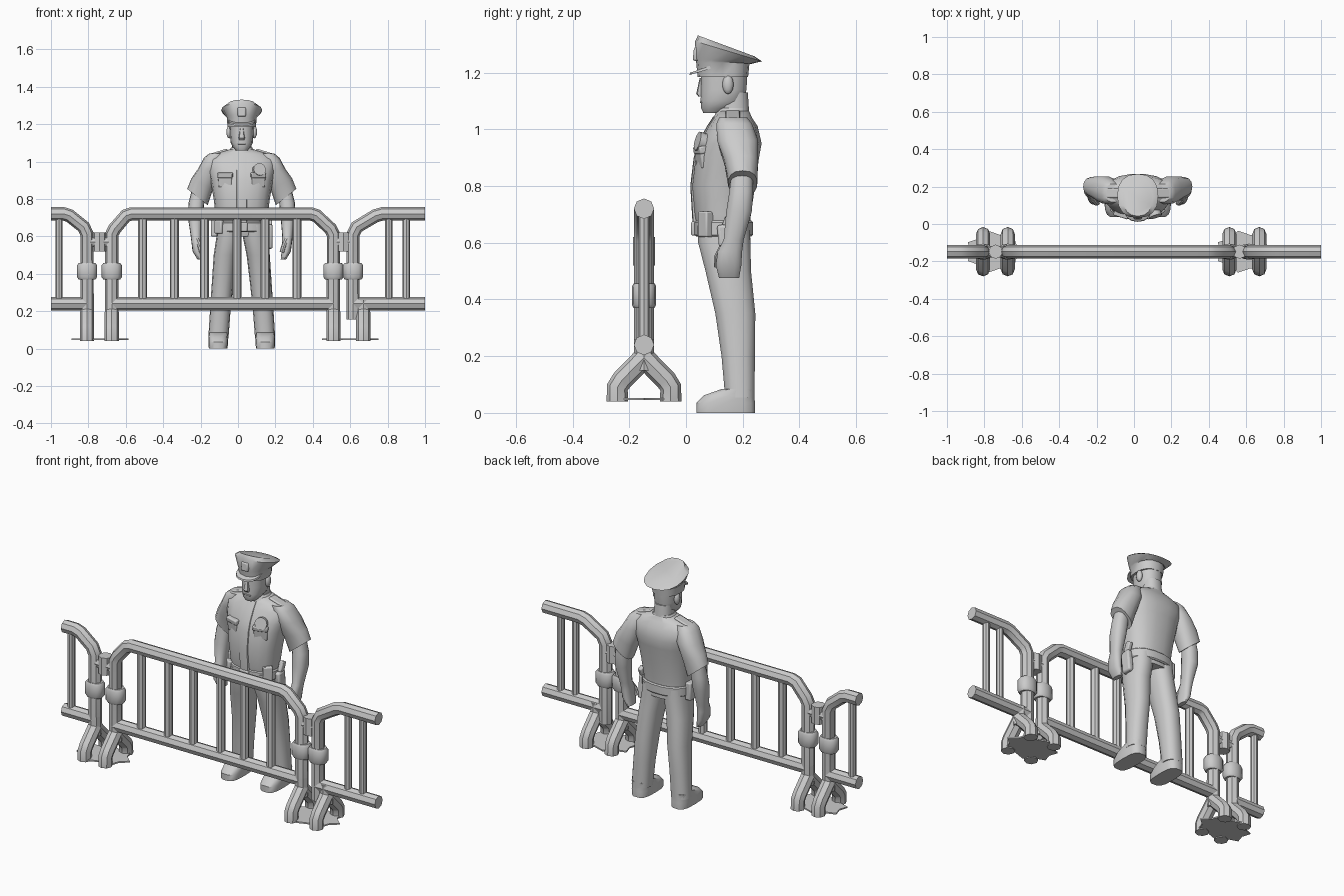
import bpy, bmesh, math

CX = 0.02      # centre line of the officer
BY = -0.148    # centre line of the barrier


def finish(ob, angle=40):
    bpy.ops.object.select_all(action='DESELECT')
    ob.select_set(True)
    bpy.context.view_layer.objects.active = ob
    if ob.type == 'CURVE':
        bpy.ops.object.convert(target='MESH')
        ob = bpy.context.view_layer.objects.active
    bpy.ops.object.shade_smooth_by_angle(angle=math.radians(angle))
    return ob


def loft(name, rings, n=14, e=0.85, angle=40, star=1.0):
    """Rings are (z, cx, cy, rx, ry[, x slope, y slope])."""
    bm = bmesh.new()
    loops = []
    for z, cx, cy, rx, ry, *t in rings:
        tx, ty = t if t else (0, 0)
        loop = []
        for i in range(n):
            a = 2 * math.pi * i / n
            k = star if i % 2 else 1
            dx = k * rx * math.copysign(abs(math.cos(a)) ** e, math.cos(a))
            dy = k * ry * math.copysign(abs(math.sin(a)) ** e, math.sin(a))
            loop.append(bm.verts.new((cx + dx, cy + dy, z + tx * dx + ty * dy)))
        loops.append(loop)
    for a, b in zip(loops, loops[1:]):
        for i in range(n):
            j = (i + 1) % n
            bm.faces.new((a[i], a[j], b[j], b[i]))
    bm.faces.new(loops[0][::-1])
    bm.faces.new(loops[-1])
    bmesh.ops.recalc_face_normals(bm, faces=bm.faces)
    me = bpy.data.meshes.new(name)
    bm.to_mesh(me)
    bm.free()
    ob = bpy.data.objects.new(name, me)
    bpy.context.collection.objects.link(ob)
    return finish(ob, angle)


def tube(name, pts, r):
    cu = bpy.data.curves.new(name, 'CURVE')
    cu.dimensions = '3D'
    cu.bevel_depth = r
    cu.bevel_resolution = 2
    cu.use_fill_caps = True
    sp = cu.splines.new('POLY')
    sp.points.add(len(pts) - 1)
    for p, co in zip(sp.points, pts):
        p.co = (*co, 1)
    ob = bpy.data.objects.new(name, cu)
    bpy.context.collection.objects.link(ob)
    return finish(ob)


def box(name, loc, size, rot=(0, 0, 0), bevel=0.006):
    bpy.ops.mesh.primitive_cube_add(size=1, location=loc, rotation=rot)
    ob = bpy.context.object
    ob.name = name
    ob.scale = size
    bpy.ops.object.transform_apply(location=False, rotation=False, scale=True)
    m = ob.modifiers.new('bevel', 'BEVEL')
    m.width = bevel
    m.segments = 2
    return finish(ob)


def rail(name, xz, r=0.036):
    return tube(name, [(x, BY, z) for x, z in xz], r)


# ---- barrier frames and lower rails
rail('main_frame', [(-.675, .16), (-.675, .61), (-.66, .64), (-.60, .71), (-.57, .72),
                    (.39, .72), (.42, .71), (.495, .64), (.51, .61), (.51, .16)])
rail('left_frame', [(-1, .72), (-.93, .72), (-.90, .71), (-.825, .65), (-.807, .61), (-.807, .16)])
rail('right_frame', [(1, .72), (.77, .72), (.735, .71), (.635, .65), (.615, .61), (.615, .155)])
rail('main_lower_rail', [(-.675, .24), (.51, .24)])
rail('left_lower_rail', [(-1, .24), (-.807, .24)])
rail('right_lower_rail', [(.615, .24), (1, .24)])

# ---- upright bars
for x in (-.51, -.34, -.18, -.005, .145, .315):
    rail('main_bar', [(x, .24), (x, .72)], .024)
for x in (-.957, .807, .90):
    rail('side_bar', [(x, .24), (x, .72)], .02)

# ---- collars and couplings on the posts
for x in (-.807, -.675, .51, .615):
    loft('post_collar', [(.37, x, BY, .045, .037), (.382, x, BY, .054, .043),
                         (.445, x, BY, .054, .043), (.457, x, BY, .045, .037)], n=12)
for x in (-.74, .565):
    rail('coupling', [(x, .52), (x, .62)], .038)
    rail('coupling_bar', [(x - .06, .57), (x + .06, .57)], .03)

# ---- forked feet and the thin splayed plates beneath
for x in (-.807, -.675, .51, .67):
    for s in (-1, 1):
        tube('foot_leg', [(x, BY, .195), (x, BY + s * .078, .115),
                          (x, BY + s * .094, .09), (x, BY + s * .094, .04)], .038)
    rail('foot_socket', [(x, .15), (x, .26)], .036)
for x in (-.745, .592):
    loft('ground_plate', [(.045, x, BY, .16, .115), (.053, x, BY, .16, .115)], n=14, e=1, star=.8)

# ---- torso, belt, shirt front and collar
loft('torso', [(.60, CX, .140, .120, .088), (.66, CX, .132, .135, .095), (.70, CX, .130, .138, .100),
               (.80, CX, .133, .150, .112), (.90, CX, .146, .167, .113), (.95, CX, .158, .180, .110),
               (1.01, CX, .166, .190, .088), (1.04, CX, .166, .150, .068),
               (1.065, CX, .168, .065, .055)], n=18)
loft('belt', [(.622, CX, .133, .138, .098), (.628, CX, .133, .144, .104),
              (.672, CX, .133, .144, .104), (.678, CX, .133, .138, .098)], n=18)
loft('shirt_placket', [(.67, CX, .037, .03, .014), (.80, CX, .029, .03, .014), (.90, CX, .041, .03, .014),
                       (.95, CX, .056, .03, .014), (1.01, CX, .087, .03, .014),
                       (1.045, CX, .11, .03, .014)], n=8, e=.6)
loft('shirt_collar', [(1.03, CX, .162, .085, .067), (1.055, CX, .163, .07, .062),
                      (1.075, CX, .168, .056, .054)])
box('buckle', (CX, .028, .65), (.06, .02, .05))
for s in (-1, 1):
    box('chest_pocket', (CX + s * .088, .054, .90), (.075, .024, .075), (.12, 0, s * .3))
    box('pocket_flap', (CX + s * .088, .05, .927), (.082, .028, .028), (.15, 0, s * .3))
    box('epaulette', (CX + s * .125, .165, 1.048), (.1, .05, .014), (0, s * .3, 0))
bpy.ops.mesh.primitive_cylinder_add(vertices=12, radius=.034, depth=.03,
                                    location=(.112, .054, .955), rotation=(math.radians(75), 0, .3))
bpy.context.object.name = 'badge'
finish(bpy.context.object)

# ---- belt equipment
box('belt_pouch', (.135, .075, .665), (.05, .05, .09), (0, 0, .7))
box('belt_pouch_left', (-.095, .075, .65), (.05, .045, .07), (0, 0, -.7))
box('holster', (.168, .145, .60), (.034, .06, .13), (.1, 0, 0), .01)
box('holster_grip', (.17, .155, .685), (.025, .035, .06), (-.4, 0, 0))
box('radio', (-.128, .14, .65), (.035, .055, .10))

# ---- legs, shoes, sleeves, arms and thumbs, mirrored about the centre line
for s in (-1, 1):
    def side(rings):
        return [(z, CX + s * o, cy, rx, ry, *([s * t[0], 0] if t else []))
                for z, o, cy, rx, ry, *t in rings]
    loft('trouser_leg', side([(.055, .125, .190, .054, .053), (.20, .115, .184, .055, .060),
                              (.35, .102, .174, .058, .072), (.50, .088, .149, .062, .082),
                              (.60, .070, .135, .065, .094), (.66, .066, .132, .066, .094)]))
    loft('shoe', side([(0, .126, .140, .050, .105), (.035, .126, .140, .053, .105),
                       (.062, .126, .152, .051, .090), (.085, .125, .185, .050, .058)]), e=.65)
    loft('sleeve', side([(1.042, .130, .166, .045, .050), (1.02, .150, .170, .052, .064),
                         (.96, .172, .182, .062, .074), (.88, .212, .195, .058, .060, .5),
                         (.81, .237, .200, .055, .052, .8)]))
    loft('arm', side([(.86, .228, .198, .036, .038), (.78, .242, .195, .042, .043),
                      (.71, .248, .187, .041, .046), (.61, .245, .168, .029, .036),
                      (.57, .242, .155, .027, .044), (.52, .238, .150, .025, .046),
                      (.475, .222, .152, .014, .036)]))
    tube('thumb', [(CX + s * .24, .13, .585), (CX + s * .225, .112, .55),
                   (CX + s * .215, .112, .515)], .013)

# ---- neck, head, nose and ears
loft('neck', [(1.03, CX, .17, .054, .056), (1.13, CX, .165, .05, .054)])
loft('head', [(1.058, CX, .096, .030, .036), (1.075, CX, .108, .046, .056), (1.10, CX, .128, .059, .078),
              (1.14, CX, .133, .063, .082), (1.21, CX, .135, .066, .084)])
loft('nose', [(1.115, CX, .056, .015, .012), (1.125, CX, .052, .017, .016),
              (1.18, CX, .058, .009, .010)], n=8)
box('mouth', (CX, .055, 1.096), (.045, .012, .008), bevel=.003)
for s in (-1, 1):
    bpy.ops.mesh.primitive_uv_sphere_add(segments=10, ring_count=6, radius=1,
                                         location=(CX + s * .067, .148, 1.158))
    ear = bpy.context.object
    ear.name = 'ear'
    ear.scale = (.016, .02, .034)
    finish(ear, 60)

# ---- peaked cap: band and flared crown, visor, front emblem
loft('cap', [(1.185, CX, .130, .076, .089), (1.235, CX, .130, .080, .094),
             (1.24, CX, .132, .086, .098, 0, -.1), (1.275, CX, .150, .110, .118, 0, -.3),
             (1.294, CX, .142, .080, .100, 0, -.37)], n=16)
loft('cap_visor', [(1.212, CX, .082, .072, .070, 0, .3), (1.224, CX, .085, .072, .070, 0, .35)], n=16)
box('cap_emblem', (CX, .036, 1.265), (.045, .02, .05), (-.1, 0, 0), .008)
